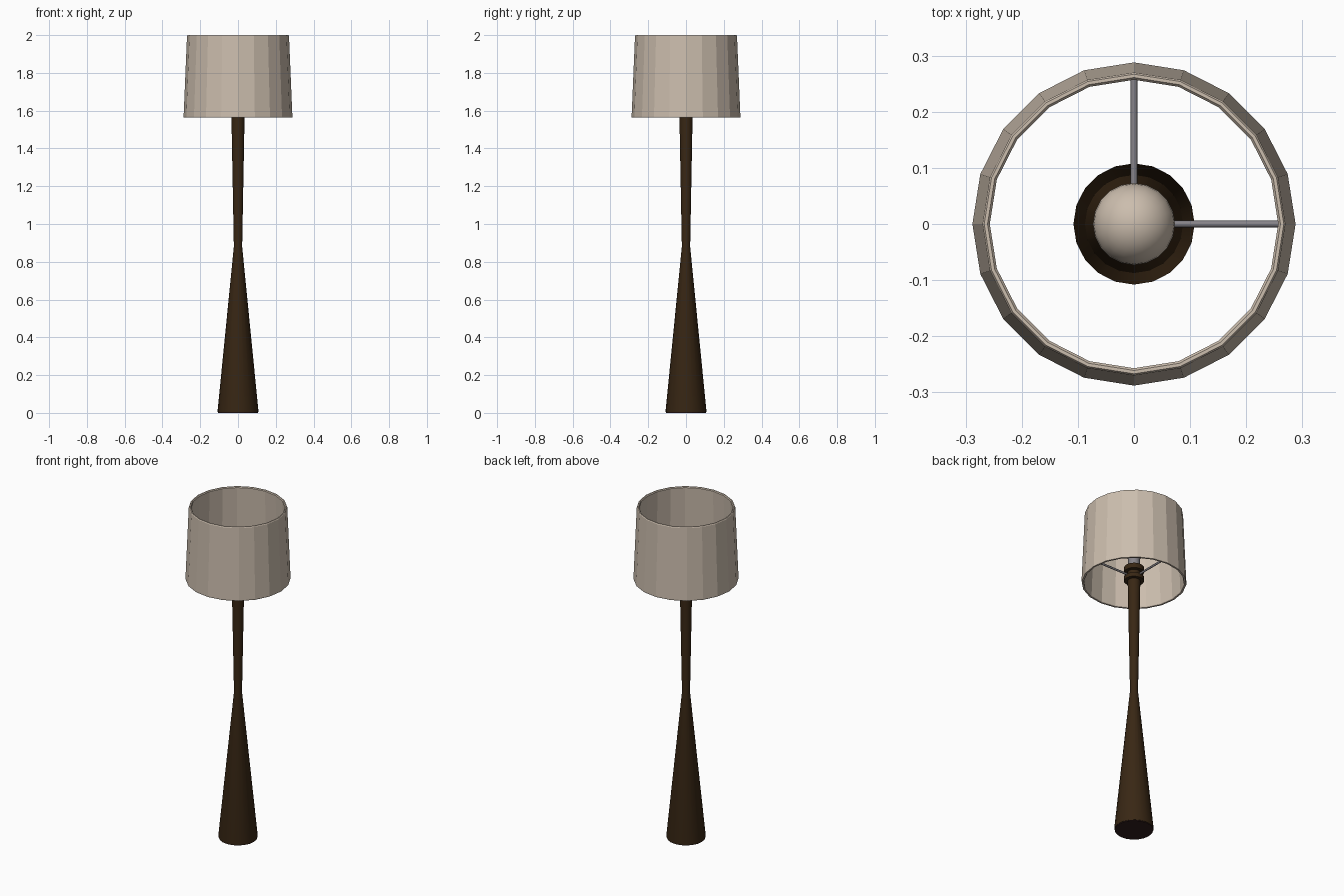
import bpy, bmesh, math

if "Cube" in bpy.data.objects:
    bpy.data.objects.remove(bpy.data.objects["Cube"])


def material(name, rgb):
    m = bpy.data.materials.new(name)
    m.diffuse_color = (*rgb, 1)
    m.use_nodes = True
    m.node_tree.nodes["Principled BSDF"].inputs["Base Color"].default_value = m.diffuse_color
    return m


WOOD = material("dark wood", (0.040, 0.020, 0.007))
PAD = material("dark felt", (0.030, 0.012, 0.012))
CREAM = material("cream fabric", (0.60, 0.51, 0.42))
METAL = material("grey metal", (0.24, 0.23, 0.25))


def lathe(name, profile, mat, sides=20, closed=False, smooth=None):
    """Turn an (r, z) profile around z; open profiles get capped ends."""
    bm = bmesh.new()
    rings = []
    for r, z in profile:
        rings.append([bm.verts.new((r * math.cos(2 * math.pi * i / sides),
                                    r * math.sin(2 * math.pi * i / sides), z))
                      for i in range(sides)])
    pairs = list(zip(rings, rings[1:]))
    if closed:
        pairs.append((rings[-1], rings[0]))
    else:
        bm.faces.new(rings[0])
        bm.faces.new(rings[-1])
    for a, b in pairs:
        for i in range(sides):
            j = (i + 1) % sides
            bm.faces.new((a[i], a[j], b[j], b[i]))
    bmesh.ops.recalc_face_normals(bm, faces=bm.faces)
    me = bpy.data.meshes.new(name)
    bm.to_mesh(me)
    bm.free()
    me.materials.append(mat)
    ob = bpy.data.objects.new(name, me)
    bpy.context.collection.objects.link(ob)
    if smooth:
        bpy.ops.object.select_all(action='DESELECT')
        ob.select_set(True)
        bpy.context.view_layer.objects.active = ob
        bpy.ops.object.shade_smooth_by_angle(angle=math.radians(smooth))
    return ob


# Hourglass wooden stand with a felt pad underneath
lathe("stand", [(0.107, 0.004), (0.108, 0.012), (0.022, 0.88), (0.035, 1.58)],
      WOOD, smooth=40)
lathe("base_pad", [(0.105, 0.0), (0.105, 0.004)], PAD)

# Two collars that hold the spokes, with the socket above
lathe("lower_collar", [(0.055, 1.575), (0.055, 1.60)], WOOD, smooth=40)
lathe("collar_neck", [(0.035, 1.60), (0.035, 1.63)], WOOD, smooth=40)
lathe("upper_collar", [(0.055, 1.63), (0.055, 1.66)], WOOD, smooth=40)
lathe("socket", [(0.032, 1.66), (0.032, 1.72)], METAL, smooth=40)

# Round bulb narrowing to the socket
bulb = [(0.028, 1.70), (0.032, 1.725)]
for k in range(-4, 8):
    a = math.radians(k * 12)
    bulb.append((0.073 * math.cos(a), 1.79 + 0.073 * math.sin(a)))
lathe("bulb", bulb, CREAM, smooth=40)

# Two spokes carrying the shade, toward +x and +y
for name, ang in (("spoke_x", 0), ("spoke_y", math.pi / 2)):
    rod = lathe(name, [(0.006, 0.03), (0.006, 0.268)], METAL, sides=8, smooth=50)
    rod.rotation_euler = (0, math.pi / 2, ang)
    rod.location.z = 1.60

# Faceted, slightly tapered open drum shade with softened rims
lathe("shade", [(0.287, 1.563), (0.288, 1.568), (0.270, 1.995), (0.267, 2.0),
                (0.261, 2.0), (0.257, 1.995), (0.274, 1.568), (0.277, 1.563)],
      CREAM, closed=True)
